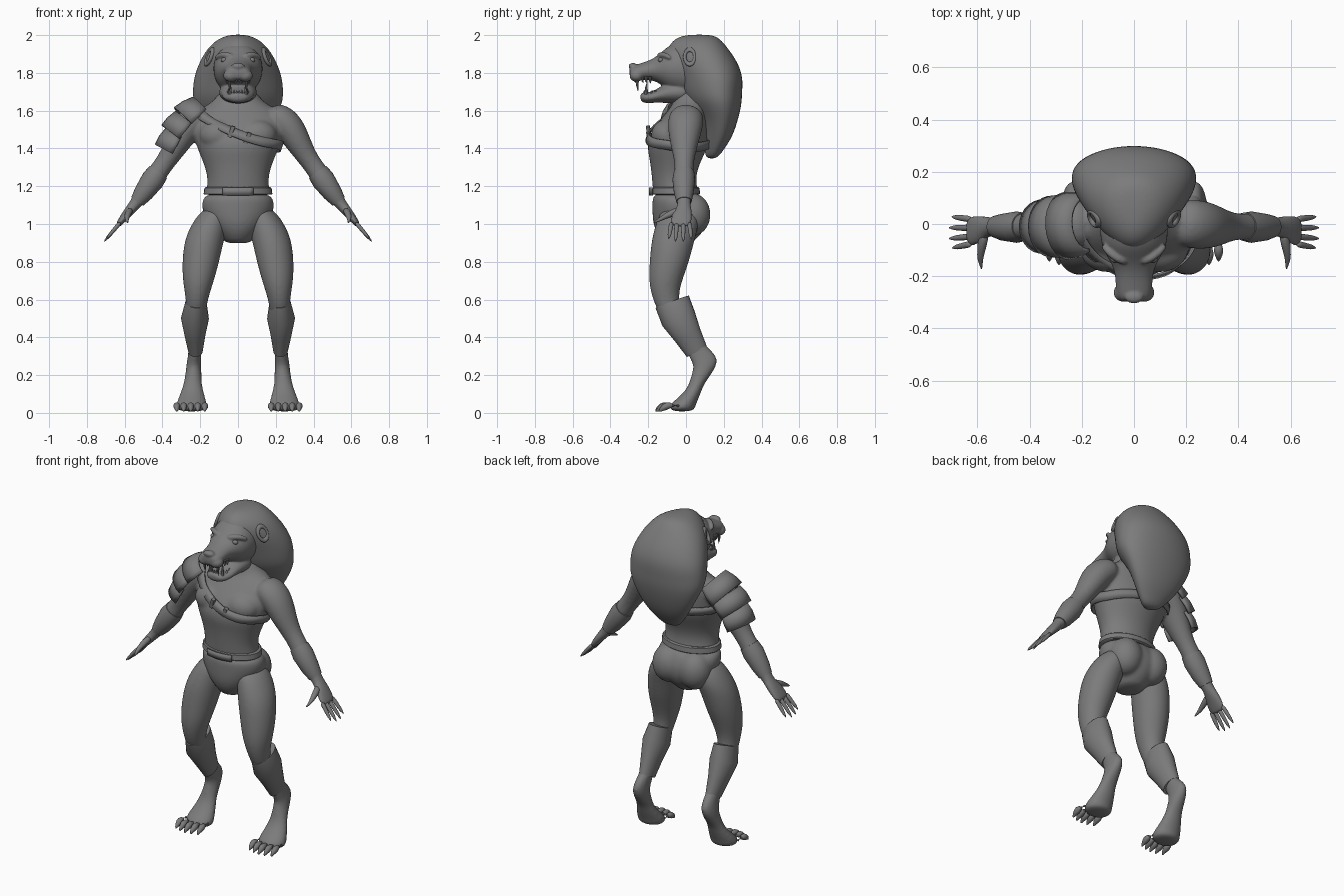
import bpy, bmesh, math
from mathutils import Vector

if "Cube" in bpy.data.objects:
    bpy.data.objects.remove(bpy.data.objects["Cube"])

Y = Vector((0, 1, 0))


def finish(name, bm, mirror=False, sub=0, thick=0):
    bmesh.ops.recalc_face_normals(bm, faces=bm.faces)
    me = bpy.data.meshes.new(name)
    bm.to_mesh(me)
    bm.free()
    ob = bpy.data.objects.new(name, me)
    bpy.context.collection.objects.link(ob)
    bpy.ops.object.select_all(action='DESELECT')
    ob.select_set(True)
    bpy.context.view_layer.objects.active = ob
    if sub:
        for p in me.polygons:
            p.use_smooth = True
    else:
        bpy.ops.object.shade_smooth_by_angle(angle=math.radians(40))
    if thick:
        m = ob.modifiers.new("thick", 'SOLIDIFY')
        m.thickness, m.offset = thick, 1
    if mirror:
        ob.modifiers.new("mirror", 'MIRROR')
    if sub:
        m = ob.modifiers.new("sub", 'SUBSURF')
        m.levels = m.render_levels = sub
    return ob


def fuse(name, obs, voxel, smooth):
    """Melt overlapping parts into one smooth skin."""
    bpy.ops.object.select_all(action='DESELECT')
    for o in obs:
        o.select_set(True)
    bpy.context.view_layer.objects.active = obs[0]
    bpy.ops.object.convert(target='MESH')
    bpy.ops.object.join()
    ob = bpy.context.object
    ob.name = name
    m = ob.modifiers.new("melt", 'REMESH')
    m.mode, m.voxel_size, m.use_smooth_shade = 'VOXEL', voxel, True
    m = ob.modifiers.new("soften", 'SMOOTH')
    m.factor, m.iterations = .5, smooth


def skin(bm, rings, n=16, egg=0, arc=None):
    """Skin ellipse rings (centre, u, v); arc gives an open sweep."""
    a0, a1 = arc or (0, 2 * math.pi)
    k = n + 1 if arc else n
    rows = []
    for c, u, v in rings:
        row = []
        for i in range(k):
            a = a0 + (a1 - a0) * i / n
            row.append(bm.verts.new(c + u * math.cos(a) * (1 + egg * math.sin(a)) + v * math.sin(a)))
        rows.append(row)
    for A, B in zip(rows, rows[1:]):
        for i in range(n):
            j = (i + 1) % k
            bm.faces.new((A[i], A[j], B[j], B[i]))
    if not arc:
        bm.faces.new(rows[0])
        bm.faces.new(rows[-1])


def flat(x, y, z, rx, ry):
    return Vector((x, y, z)), Vector((rx, 0, 0)), Vector((0, ry, 0))


def upright(y, top, bottom, rx):
    return Vector((0, y, (top + bottom) / 2)), Vector((rx, 0, 0)), Vector((0, 0, (top - bottom) / 2))


def along(pts):
    """Rings square to a path of (x, y, z, r_out, r_side)."""
    P = [Vector(p[:3]) for p in pts]
    out = []
    for i, p in enumerate(pts):
        t = (P[min(i + 1, len(P) - 1)] - P[max(i - 1, 0)]).normalized()
        u = t.cross(Y).normalized()
        out.append((P[i], u * p[3], u.cross(t).normalized() * p[4]))
    return out


def loft(name, rings, mirror=False, sub=2, n=16, egg=0):
    bm = bmesh.new()
    skin(bm, rings, n, egg)
    return finish(name, bm, mirror, sub)


def blobs(name, items):
    bm = bmesh.new()
    for c, s in items:
        for v in bmesh.ops.create_uvsphere(bm, u_segments=16, v_segments=10, radius=1)['verts']:
            v.co = Vector((v.co.x * s[0], v.co.y * s[1], v.co.z * s[2])) + Vector(c)
    return finish(name, bm, True, 1)


# torso: z, y centre, half width, half depth
T = [(1.13, -.045, .18, .125), (1.19, -.06, .165, .118), (1.26, -.065, .163, .118), (1.34, -.055, .192, .138),
     (1.41, -.045, .222, .165), (1.48, -.035, .24, .155), (1.55, -.01, .25, .13), (1.61, .015, .21, .105),
     (1.645, .025, .13, .09), (1.72, .02, .09, .085)]
torso = loft("torso", [flat(0, y, z, a, b) for z, y, a, b in T], n=20)
chest = blobs("chest", [((.1, -.1, 1.47), (.11, .088, .085))])


def surf(a, z, off):
    for A, B in zip(T, T[1:]):
        if A[0] <= z <= B[0]:
            f = (z - A[0]) / (B[0] - A[0])
            y, rx, ry = [p + (q - p) * f for p, q in zip(A[1:], B[1:])]
    return Vector(((rx + off) * math.sin(a), y - (ry + off) * math.cos(a), z))


# briefs and belt
briefs = loft("briefs", [flat(0, y, z, a, b) for z, y, a, b in [
    (1.17, -.055, .172, .122), (1.12, -.04, .195, .14), (1.07, -.03, .193, .15), (1.01, -.03, .162, .148),
    (.955, -.035, .115, .125), (.915, -.04, .08, .09), (.897, -.04, .062, .065)]], n=20)
glutes = blobs("glutes", [((.088, .034, 1.05), (.1, .1, .115))])
fuse("briefs", [briefs, glutes], .01, 10)
loft("belt", [flat(0, -.055, z, .172 + d, .12 + d) for z, d in [(1.155, .004), (1.16, .01), (1.19, .006), (1.195, 0)]],
     sub=0, n=32)
bm = bmesh.new()
skin(bm, [flat(0, -.055, z, .186, .134) for z in (1.152, 1.192)], 8, arc=(math.radians(-116), math.radians(-64)))
finish("belt_plate", bm, thick=.006)

# chest strap following the torso
bm = bmesh.new()
N, rows = 64, []
for i in range(N):
    a = 2 * math.pi * i / N
    x = .235 * math.sin(a)
    w = min(1, max(0, .5 + 1.2 * math.cos(a)))
    z = w * (1.475 - .4 * x + .7 * x * x) + (1 - w) * (1.43 - .12 * x)
    rows.append([bm.verts.new(surf(a, z + h, .007)) for h in (-.024, .024)])
for i in range(N):
    A, B = rows[i], rows[(i + 1) % N]
    bm.faces.new((A[0], B[0], B[1], A[1]))
finish("chest_strap", bm, thick=.008)
for i, x in enumerate((-.035, .05)):
    bpy.ops.mesh.primitive_cube_add(size=1, location=(x, -.197, 1.475 - .4 * x), rotation=(.15, .38, x * 2))
    bpy.context.object.name = "strap_buckle_%d" % i
    bpy.context.object.scale = (.02, .02, .062)

# legs, feet and toes
leg = loft("leg", [flat(*p) for p in [
    (.1, -.03, 1.1, .075, .095), (.15, -.045, 1.0, .1, .118), (.18, -.07, .91, .107, .116),
    (.198, -.088, .8, .1, .107), (.21, -.11, .7, .085, .09), (.218, -.112, .6, .058, .068),
    (.224, -.07, .5, .05, .06), (.226, 0, .42, .042, .05), (.226, .06, .35, .035, .052),
    (.23, .088, .3, .036, .08), (.234, .105, .255, .04, .062), (.236, .08, .2, .044, .052),
    (.24, .055, .15, .05, .04), (.242, .035, .11, .062, .046), (.245, .005, .07, .076, .06),
    (.246, -.02, .04, .085, .072), (.246, -.02, .006, .08, .066)]], True)
bm = bmesh.new()
for i in range(5):
    x = .176 + .037 * i
    f = -.02 * math.sin(i / 4 * math.pi)
    skin(bm, along([(x, -.03, .036, .022, .022), (x, -.085 + f, .045, .021, .022), (x, -.11 + f, .032, .02, .021),
                    (x, -.128 + f, .022, .012, .014), (x, -.143 + f, .006, .003, .004)]), 8)
finish("toes", bm, True, 1)
loft("shin_guard", along([(.222, -.073, .588, .056, .094), (.228, -.04, .5, .074, .094), (.228, .01, .41, .055, .074),
                          (.225, .057, .325, .038, .06)]), True, 0, 24)

# arms, fused with torso and legs into one body
arm = loft("arm", along([
    (.16, .01, 1.585, .06, .08), (.22, 0, 1.56, .085, .097), (.275, -.005, 1.51, .083, .094),
    (.32, -.01, 1.43, .069, .077), (.365, -.01, 1.355, .055, .057), (.405, -.01, 1.3, .052, .05),
    (.45, -.012, 1.235, .056, .055), (.5, -.012, 1.165, .046, .046), (.545, -.01, 1.105, .032, .034),
    (.57, -.012, 1.075, .028, .045), (.6, -.022, 1.04, .023, .06), (.63, -.03, 1.0, .016, .059),
    (.64, -.03, .987, .01, .046)]), True)
fuse("body", [torso, chest, arm, leg], .009, 8)
loft("bracer", along([(.422, -.01, 1.275, .056, .054), (.45, -.012, 1.235, .062, .06), (.5, -.012, 1.165, .052, .052),
                      (.533, -.01, 1.12, .039, .041)]), True, 0, 24)
bm = bmesh.new()
for y0, y1, L in [(.018, .028, .88), (-.015, -.014, 1), (-.048, -.056, 1), (-.076, -.092, .86)]:
    pts = []
    for f, r in [(0, .013), (.35, .012), (.7, .01), (.8, .008), (1, .002)]:
        pts.append((.622 + .088 * f * L, y0 + (y1 - y0) * f, 1.01 - .105 * f * L, r, r * 1.1))
    skin(bm, along(pts), 8)
skin(bm, along([(.57, -.03, 1.075, .02, .025), (.582, -.08, 1.055, .02, .02), (.588, -.12, 1.035, .015, .014),
                (.588, -.145, 1.02, .01, .01), (.583, -.175, 1.005, .002, .002)]), 8)
finish("fingers", bm, True, 1)

# shoulder armour on one side: three overlapping plates
for i, (top, low) in enumerate([((-.18, 0, 1.605, .08, .095), (-.258, -.008, 1.53, .108, .118)),
                                ((-.255, -.008, 1.535, .088, .1), (-.318, -.01, 1.455, .1, .106)),
                                ((-.305, -.01, 1.465, .078, .085), (-.352, -.01, 1.375, .088, .092))]):
    mid = tuple((p + q) / 2 + d for p, q, d in zip(top, low, (0, 0, 0, .006, .006)))
    bm = bmesh.new()
    rings = [(c, -u if u.z < 0 else u, v) for c, u, v in along([top, mid, low])]
    skin(bm, rings, 14, arc=(math.radians(-95), math.radians(95)))
    finish("shoulder_plate_%d" % i, bm, thick=.012)

# mane and ears
loft("mane", [flat(0, y, z, a, b) for z, y, a, b in [
    (2.003, .07, .035, .06), (1.985, .06, .1, .12), (1.93, .06, .16, .165), (1.86, .09, .2, .185),
    (1.78, .125, .23, .18), (1.7, .135, .237, .165), (1.64, .15, .233, .148), (1.56, .175, .195, .105),
    (1.46, .17, .14, .077), (1.39, .148, .085, .05), (1.345, .135, .045, .03)]], egg=.28, n=18)
bm = bmesh.new()
R, r = .034, .012
grid = [[bm.verts.new((.152 + r * math.sin(b) - .4 * (R + r * math.cos(b)) * math.sin(a) + .3 * R * math.cos(a),
                       .02 + (R + r * math.cos(b)) * .8 * math.cos(a), 1.885 + (R + r * math.cos(b)) * 1.15 * math.sin(a)))
         for b in [k * math.pi / 4 for k in range(8)]] for a in [k * math.pi / 10 for k in range(20)]]
for i in range(20):
    for j in range(8):
        bm.faces.new((grid[i][j], grid[i - 1][j], grid[i - 1][j - 1], grid[i][j - 1]))
finish("ears", bm, True, 1)

# head: skull with upper muzzle, lower jaw, lip pads, nose and brow fused
head = loft("head", [upright(*p) for p in [
    (.06, 1.96, 1.66, .13), (-.03, 1.97, 1.68, .135), (-.09, 1.95, 1.7, .125), (-.135, 1.905, 1.74, .098),
    (-.18, 1.872, 1.762, .074), (-.235, 1.853, 1.76, .072), (-.28, 1.84, 1.758, .068), (-.3, 1.825, 1.775, .045)]])
jaw = loft("lower_jaw", [upright(*p) for p in [
    (.03, 1.76, 1.63, .1), (-.05, 1.76, 1.635, .105), (-.11, 1.745, 1.64, .092), (-.16, 1.71, 1.643, .083),
    (-.2, 1.697, 1.638, .073), (-.23, 1.697, 1.643, .055), (-.242, 1.687, 1.658, .032)]])
pads = blobs("muzzle_pads", [((.038, -.262, 1.785), (.042, .038, .033)), ((0, -.281, 1.835), (.037, .024, .018))])
brow = loft("brow", along([(.025, -.145, 1.885, .016, .016), (.06, -.136, 1.897, .018, .018),
                           (.1, -.106, 1.895, .016, .016), (.122, -.08, 1.875, .01, .01)]), True, 1, 8)
fuse("head", [head, jaw, pads, brow], .006, 4)
blobs("eyes", [((.072, -.133, 1.868), (.02, .016, .014))])

# teeth: incisors, fangs and cheek teeth, upper and lower
bm = bmesh.new()
for z, s, y, x in [(1.768, -1, -.27, .045), (1.688, 1, -.222, .042)]:
    for px, py, ln, r in [(.007, y, .022, .006), (.021, y + .002, .024, .006), (x, y + .012, .065, .01),
                          (x + .008, y + .04, .022, .008), (x + .012, y + .06, .024, .009), (x + .015, y + .08, .024, .009)]:
        skin(bm, [flat(px, py, z - s * .012, r, r), flat(px, py, z + s * ln * .5, r * .7, r * .7),
                  flat(px * .97, py + .004, z + s * ln, .001, .001)], 8)
finish("teeth", bm, True)

# one dark grey for everything
mat = bpy.data.materials.new("dark_grey")
mat.diffuse_color = (.2, .2, .2, 1)
mat.use_nodes = True
mat.node_tree.nodes["Principled BSDF"].inputs["Base Color"].default_value = mat.diffuse_color
for ob in bpy.data.objects:
    ob.data.materials.clear()
    ob.data.materials.append(mat)
